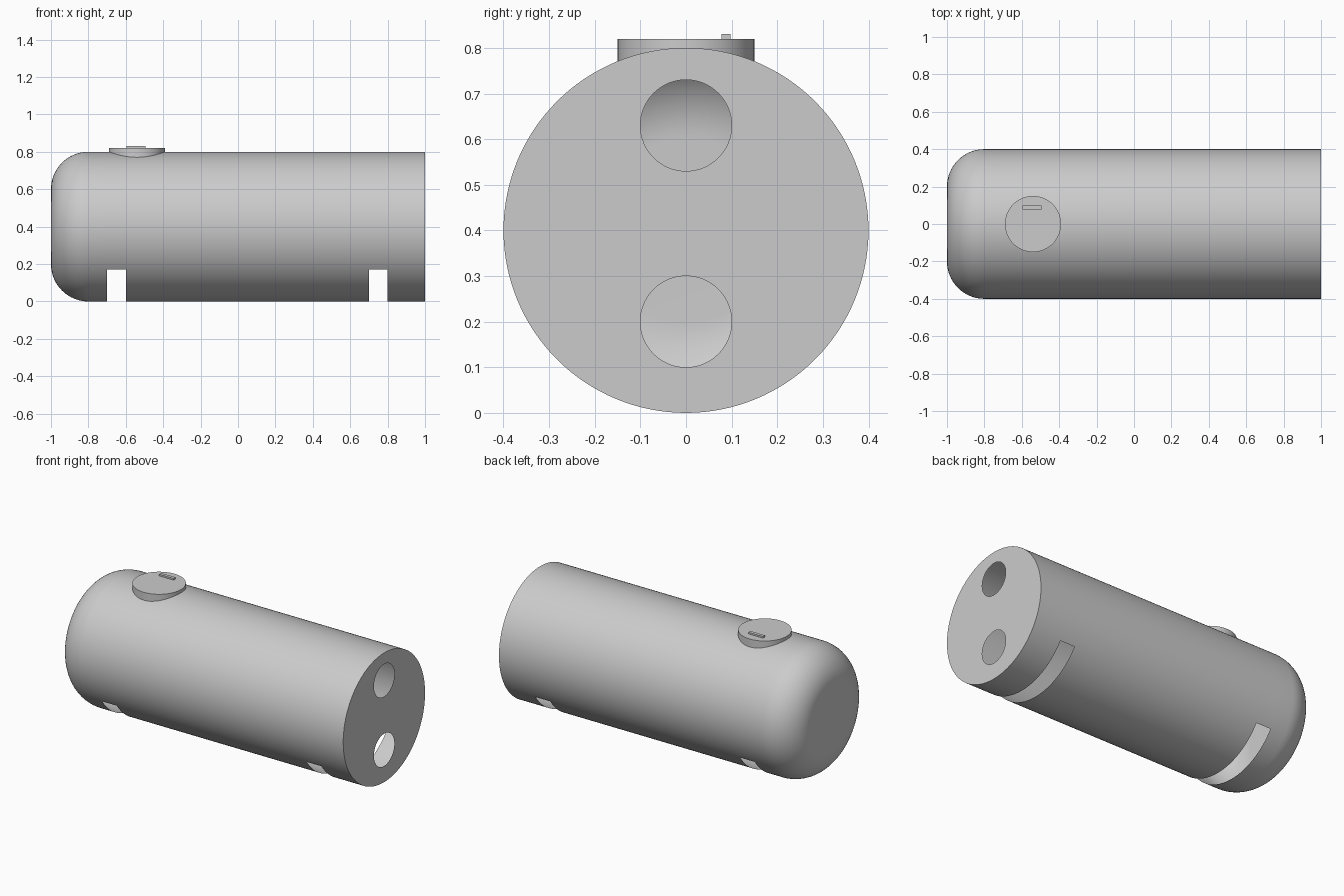
import bpy, bmesh, math
from mathutils import Matrix, Vector

cube = bpy.data.objects.get("Cube")
if cube:
    bpy.data.objects.remove(cube, do_unlink=True)

RADIUS, FILLET, AXIS_Z = 0.4, 0.2, 0.4
SLOT_TOP = 0.17
SLOTS = [(-0.7, -0.6), (0.7, 0.8)]
PORT_HEIGHTS = [0.2, 0.63]

grey = bpy.data.materials.new("tank grey")
grey.use_nodes = True
colour = (0.6, 0.6, 0.6, 1)
grey.diffuse_color = colour
grey.node_tree.nodes["Principled BSDF"].inputs["Base Color"].default_value = colour


def finish(bm, name):
    mesh = bpy.data.meshes.new(name)
    bm.to_mesh(mesh)
    bm.free()
    obj = bpy.data.objects.new(name, mesh)
    bpy.context.collection.objects.link(obj)
    mesh.materials.append(grey)
    bpy.ops.object.select_all(action='DESELECT')
    obj.select_set(True)
    bpy.context.view_layer.objects.active = obj
    bpy.ops.object.shade_smooth_by_angle(angle=math.radians(30))
    return obj


def bisect(bm, faces, co, normal):
    geom = set(faces)
    for f in faces:
        geom.update(f.edges)
        geom.update(f.verts)
    bmesh.ops.bisect_plane(bm, geom=list(geom), plane_co=co, plane_no=normal, dist=1e-5)


# Hollow tank: a rounded profile turned around the long axis
bm = bmesh.new()
profile = [(-1, 0)]
for i in range(17):
    a = math.pi / 2 * i / 16
    profile.append((-1 + FILLET * (1 - math.cos(a)), RADIUS - FILLET + FILLET * math.sin(a)))
profile.append((1, RADIUS))
verts = [bm.verts.new((x, 0, AXIS_Z + r)) for x, r in profile]
edges = [bm.edges.new(pair) for pair in zip(verts, verts[1:])]
bmesh.ops.spin(bm, geom=verts + edges, cent=(0, 0, AXIS_Z), axis=(1, 0, 0),
               angle=math.tau, steps=128)
bmesh.ops.remove_doubles(bm, verts=bm.verts[:], dist=1e-4)

# Flat end cap with two round ports
for z in PORT_HEIGHTS:
    place = Matrix.Translation((1, 0, z)) @ Matrix.Rotation(math.pi / 2, 4, 'Y')
    bmesh.ops.create_circle(bm, cap_ends=False, segments=64, radius=0.1, matrix=place)
rim = [e for e in bm.edges if all(abs(v.co.x - 1) < 1e-4 for v in e.verts)]
bmesh.ops.triangle_fill(bm, use_beauty=True, edges=rim, normal=(1, 0, 0))
bmesh.ops.recalc_face_normals(bm, faces=bm.faces[:])

# Slots cut through the underside
for x0, x1 in SLOTS:
    for x in (x0, x1):
        bisect(bm, bm.faces[:], (x, 0, 0), (1, 0, 0))
    band = [f for f in bm.faces if x0 < f.calc_center_median().x < x1]
    bisect(bm, band, (0, 0, SLOT_TOP), (0, 0, 1))
    cut = []
    for f in bm.faces:
        c = f.calc_center_median()
        if x0 < c.x < x1 and c.z < SLOT_TOP:
            cut.append(f)
    bmesh.ops.delete(bm, geom=cut, context='FACES')
finish(bm, "tank_shell")

# Round hatch on top
bm = bmesh.new()
bmesh.ops.create_cone(bm, cap_ends=True, segments=64, radius1=0.15, radius2=0.15,
                      depth=0.06, matrix=Matrix.Translation((-0.54, 0, 0.79)))
finish(bm, "hatch")

# Small bar handle on the hatch
bm = bmesh.new()
bmesh.ops.create_cube(bm, size=1, matrix=Matrix.Translation((-0.545, 0.088, 0.82))
                      @ Matrix.Diagonal(Vector((0.1, 0.02, 0.02, 1))))
finish(bm, "hatch_handle")
